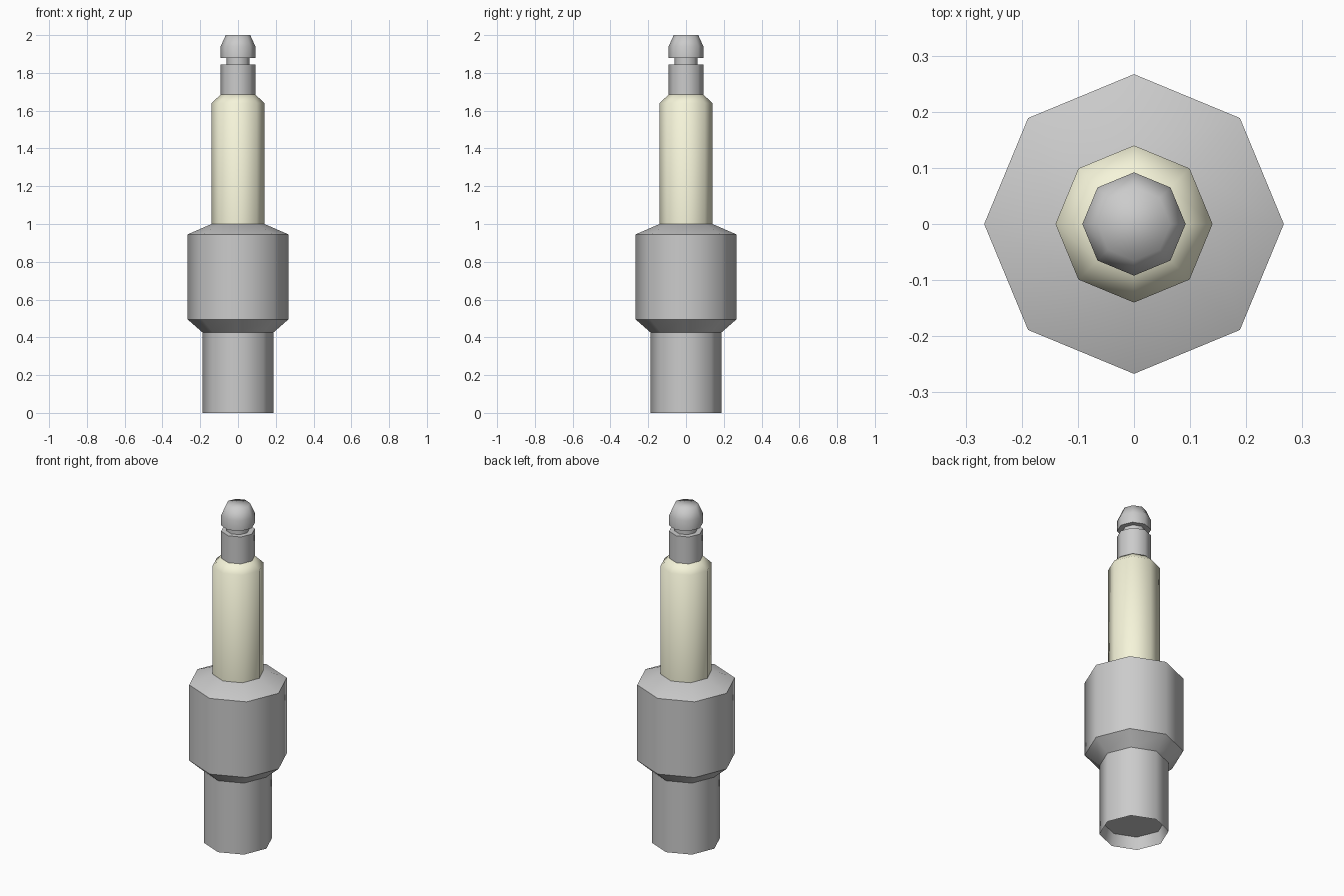
import bpy, bmesh, math

if "Cube" in bpy.data.objects:
    bpy.data.objects.remove(bpy.data.objects["Cube"])

SIDES = 8

def lathe(name, profile, angle, colour=None):
    """Revolve (radius, z) points, listed bottom to top, and cap both ends."""
    bm = bmesh.new()
    rings = []
    for r, z in profile:
        rings.append([bm.verts.new((r * math.cos(2 * math.pi * i / SIDES),
                                    r * math.sin(2 * math.pi * i / SIDES), z))
                      for i in range(SIDES)])
    for a, b in zip(rings, rings[1:]):
        for i in range(SIDES):
            j = (i + 1) % SIDES
            bm.faces.new((a[i], a[j], b[j], b[i]))
    bm.faces.new(rings[0][::-1])
    bm.faces.new(rings[-1])
    bmesh.ops.recalc_face_normals(bm, faces=bm.faces[:])
    mesh = bpy.data.meshes.new(name)
    bm.to_mesh(mesh)
    bm.free()
    obj = bpy.data.objects.new(name, mesh)
    bpy.context.collection.objects.link(obj)
    if colour:
        mat = bpy.data.materials.new(name + "_material")
        mat.diffuse_color = colour
        mat.use_nodes = True
        mat.node_tree.nodes["Principled BSDF"].inputs["Base Color"].default_value = mat.diffuse_color
        mesh.materials.append(mat)
    bpy.ops.object.select_all(action='DESELECT')
    obj.select_set(True)
    bpy.context.view_layer.objects.active = obj
    bpy.ops.object.shade_smooth_by_angle(angle=math.radians(angle))
    return obj

# Metal shell: recessed underside, narrow base, wide collar with bevelled shoulders
lathe("metal_shell", [(0.17, 0.07), (0.187, 0), (0.187, 0.425), (0.267, 0.495),
                      (0.267, 0.945), (0.14, 1.0)], 46)

# Ceramic insulator with a bevelled top
lathe("insulator", [(0.14, 0.995), (0.14, 1.64), (0.092, 1.685)], 55,
      (0.92, 0.91, 0.70, 1))

# Terminal: stem, groove and bevelled head
lathe("terminal", [(0.092, 1.68), (0.092, 1.845), (0.062, 1.845), (0.062, 1.88),
                   (0.092, 1.88), (0.092, 1.94), (0.065, 2.0)], 70)
